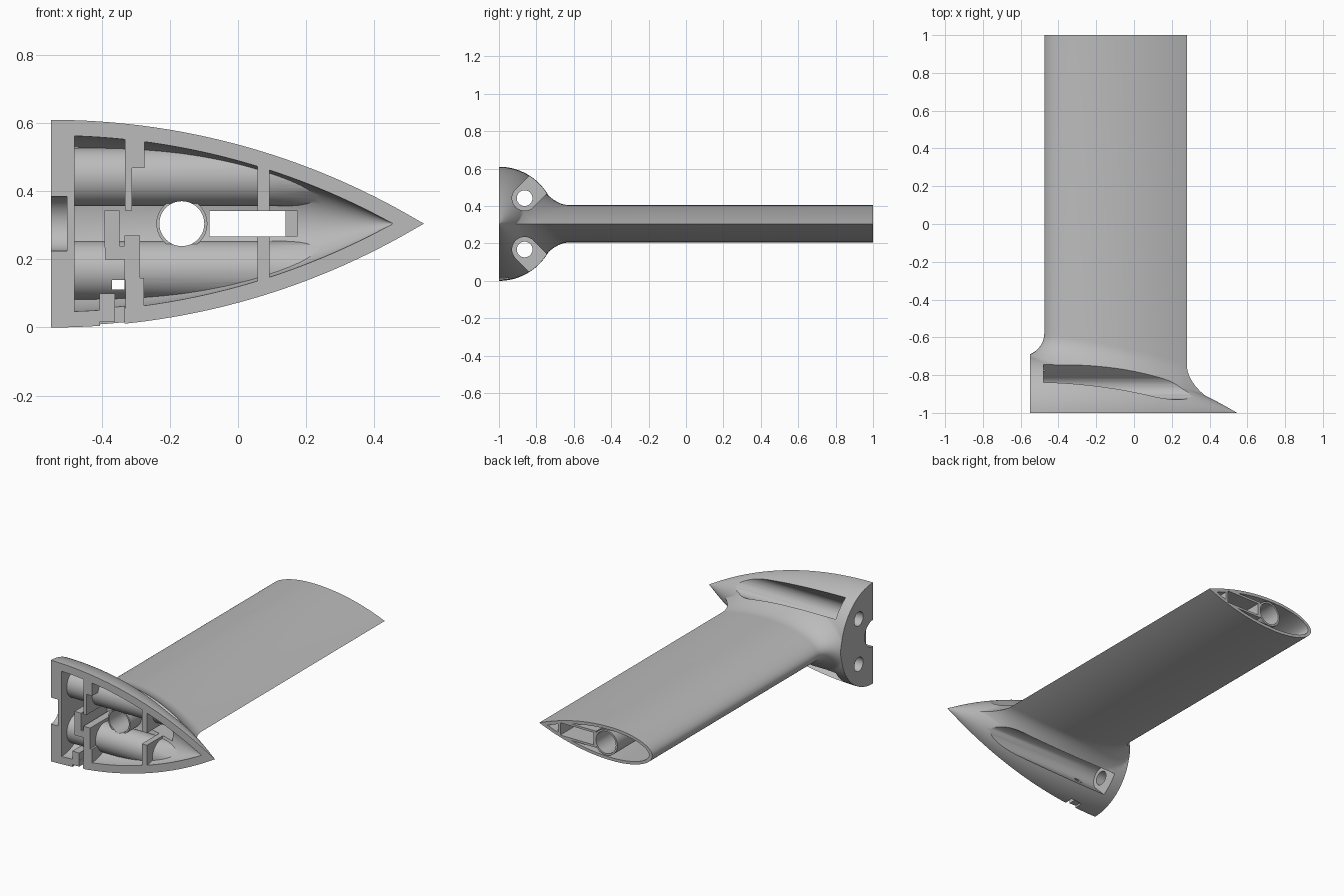
import bpy, bmesh, math
from mathutils import Vector, Matrix

cube = bpy.data.objects.get("Cube")
if cube:
    bpy.data.objects.remove(cube, do_unlink=True)

MID = 0.305            # height of the pod axis
FRONT = -1.0           # flat open face of the pod
BASE, LENGTH = -0.55, 1.095
TUBE_X = -0.165
BORE = 0.194 / math.sqrt(2)   # sideways distance of each groove from the axis


def make(name, bm):
    bmesh.ops.recalc_face_normals(bm, faces=bm.faces)
    mesh = bpy.data.meshes.new(name)
    bm.to_mesh(mesh)
    bm.free()
    ob = bpy.data.objects.new(name, mesh)
    bpy.context.collection.objects.link(ob)
    return ob


def boolean(target, tool, operation):
    """Apply one boolean and throw the tool away."""
    mod = target.modifiers.new("cut", 'BOOLEAN')
    mod.operation, mod.object, mod.solver = operation, tool, 'EXACT'
    bpy.context.view_layer.objects.active = target
    bpy.ops.object.modifier_apply(modifier=mod.name)
    bpy.data.objects.remove(tool, do_unlink=True)


def box(name, x, y, z, turn=None):
    bm = bmesh.new()
    bmesh.ops.create_cube(bm, size=1)
    for v in bm.verts:
        v.co = Vector([(a + b) / 2 + c * (b - a)
                       for (a, b), c in zip((x, y, z), v.co)])
    if turn:
        bm.transform(turn)
    return make(name, bm)


def rod(name, axis, start, end, radius, center, sides=48):
    """Cylinder along X or Y; center holds the other two coordinates."""
    bm = bmesh.new()
    bmesh.ops.create_cone(bm, cap_ends=True, segments=sides, radius1=radius,
                          radius2=radius, depth=end - start)
    half = (start + end) / 2
    if axis == 'X':
        spot = (half, center[0], center[1])
        spin = Matrix.Rotation(math.pi / 2, 4, 'Y')
    else:
        spot = (center[0], half, center[1])
        spin = Matrix.Rotation(math.pi / 2, 4, 'X')
    bm.transform(Matrix.Translation(spot) @ spin)
    return make(name, bm)


def loft(name, rings):
    bm = bmesh.new()
    loops = [[bm.verts.new(p) for p in ring] for ring in rings]
    for a, b in zip(loops, loops[1:]):
        for i in range(len(a)):
            j = (i + 1) % len(a)
            bm.faces.new((a[i], a[j], b[j], b[i]))
    bm.faces.new(loops[0])
    bm.faces.new(loops[-1])
    return make(name, bm)


def ogive(x, radius=0.305, length=LENGTH):
    """Radius of the pointed pod at x."""
    big = (radius ** 2 + length ** 2) / (2 * radius)
    d = min(max(x - BASE, 0), length)
    return math.sqrt(big ** 2 - d ** 2) - (big - radius)


def pod(name, start, end, radius, length, steps=40, sides=96):
    rings = []
    for k in range(steps + 1):
        x = start + (end - start) * k / steps
        r = max(ogive(x, radius, length), 0.0008)
        angles = [math.tau * i / sides for i in range(sides)]
        rings.append([(x, FRONT + r * math.cos(a), MID + r * math.sin(a))
                      for a in angles])
    return loft(name, rings)


def airfoil(x0, x1, thick, xm=-0.2, n=20):
    """Closed section: round leading edge, sharp trailing edge."""
    top = []
    for i in range(n):
        a = math.pi / 2 * i / n
        top.append((xm - (xm - x0) * math.cos(a), thick * math.sin(a)))
    for i in range(n + 1):
        t = i / n
        top.append((xm + (x1 - xm) * t, thick * (1 - t * t)))
    return top + [(x, -z) for x, z in reversed(top[1:-1])]


def body_back(x, z):
    return FRONT + math.sqrt(max(ogive(x) ** 2 - z * z, 0))


# Wing that flares into the pod with a rolled fillet
section = airfoil(-0.475, 0.28, 0.1)
count = len(section)
rings = [[(-0.1 + (x + 0.1) * 0.5, -0.95, MID + z * 0.5) for x, z in section]]
STEPS = 12
for k in range(STEPS, -1, -1):
    theta = math.pi / 2 * k / STEPS
    ring = []
    for i, (x, z) in enumerate(section):
        px, pz = section[i - 1]
        qx, qz = section[(i + 1) % count]
        normal = Vector((pz - qz, qx - px)).normalized()
        reach = 0.13 * min(1, ogive(x) / 0.25) * (1 + max(normal.x, 0) ** 4)
        out = reach * (1 - math.cos(theta))
        ox, oz = x + normal.x * out, z + normal.y * out
        y = body_back(ox, oz) + 0.122 * (1 - math.sin(theta)) - 0.006
        ring.append((ox, y, MID + oz))
    rings.append(ring)
rings.append([(x, 1.0, MID + z) for x, z in section])
wing = loft("wing", rings)

# Pod shell joined to the wing and trimmed flat at the base and front
fin = pod("finned_pod", BASE, BASE + LENGTH, 0.305, LENGTH)
boolean(fin, wing, 'UNION')
boolean(fin, box("trim", (BASE, 1), (FRONT, 2), (-1, 2)), 'INTERSECT')

# Pod cavity, leaving tube walls, bulkheads and the spar sleeve standing
cavity = pod("cavity", -0.48, 0.455, 0.259, 1.005)
for side in (-1, 1):
    boolean(cavity, rod("groove_wall", 'X', -0.6, 0.5, 0.086,
                        (FRONT + BORE, MID + side * BORE)), 'DIFFERENCE')
bulkheads = [
    (0.058, 0.092, 0.0, 0.6),
    (-0.312, -0.275, 0.468, 0.6),
    (-0.332, -0.311, 0.343, 0.57),
    (-0.392, -0.348, 0.235, 0.344),
    (-0.391, -0.332, 0.2, 0.24),
    (-0.333, -0.288, 0.14, 0.27),
    (-0.331, -0.276, 0.0, 0.145),
    (-0.407, -0.362, 0.0, 0.1),
]
for x0, x1, z0, z1 in bulkheads:
    boolean(cavity, box("bulkhead", (x0, x1), (-1.5, -0.6), (z0, z1)),
            'DIFFERENCE')
boolean(cavity, rod("sleeve", 'Y', -0.9, -0.5, 0.075, (TUBE_X, MID)),
        'DIFFERENCE')
boolean(fin, cavity, 'DIFFERENCE')

# Outside grooves along the pod with screw holes through the base wall
for side in (-1, 1):
    center = (FRONT + BORE, MID + side * BORE)
    boolean(fin, rod("groove", 'X', -0.48, 0.5, 0.067, center), 'DIFFERENCE')
    turn = (Matrix.Translation((0, FRONT, MID))
            @ Matrix.Rotation(side * math.pi / 4, 4, 'X'))
    boolean(fin, box("groove_slot", (-0.4801, 0.501), (0.194, 0.45),
                     (-0.0668, 0.0668), turn), 'DIFFERENCE')
    boolean(fin, rod("screw_hole", 'X', -0.6, -0.45, 0.042, center),
            'DIFFERENCE')

# Hollow wing with a round spar tube and a rectangular duct inside
hollow = loft("wing_hollow", [[(x, y, MID + z) for x, z in
                               airfoil(-0.453, 0.225, 0.082)]
                              for y in (-0.67, 1.1)])
boolean(hollow, rod("spar_tube", 'Y', -0.8, 1.2, 0.077, (TUBE_X, MID)),
        'DIFFERENCE')
boolean(hollow, box("duct_wall", (-0.1, 0.155), (-0.8, 1.2),
                    (MID - 0.05, MID + 0.05)), 'DIFFERENCE')
boolean(fin, hollow, 'DIFFERENCE')

# Openings: spar bore, duct, duct pocket, base recess, cable slots
boolean(fin, rod("spar_bore", 'Y', -1.2, 1.2, 0.066, (TUBE_X, MID)),
        'DIFFERENCE')
z_duct = (MID - 0.037, MID + 0.037)
boolean(fin, box("duct", (-0.083, 0.14), (-1.2, 1.2), z_duct), 'DIFFERENCE')
boolean(fin, box("duct_pocket", (0.05, 0.175), (-1.2, -0.82),
                 (MID - 0.0365, MID + 0.0365)), 'DIFFERENCE')
boolean(fin, rod("base_recess", 'X', -0.6, -0.503, 0.08, (FRONT, MID)),
        'DIFFERENCE')
boolean(fin, box("cable_notch", (-0.405, -0.333), (-1.2, -0.95),
                 (-0.1, 0.018)), 'DIFFERENCE')
boolean(fin, box("cable_notch", (-0.361, -0.334), (-1.2, -0.95),
                 (-0.1, 0.1)), 'DIFFERENCE')
boolean(fin, box("cable_hole", (-0.37, -0.333), (-1.2, -0.76),
                 (0.112, 0.14)), 'DIFFERENCE')

# Single grey plastic
grey = bpy.data.materials.new("grey_plastic")
grey.use_nodes = True
color = (0.5, 0.5, 0.5, 1)
grey.diffuse_color = color
grey.node_tree.nodes["Principled BSDF"].inputs["Base Color"].default_value = color
fin.data.materials.clear()
fin.data.materials.append(grey)
for poly in fin.data.polygons:
    poly.material_index = 0

bpy.ops.object.select_all(action='DESELECT')
fin.select_set(True)
bpy.context.view_layer.objects.active = fin
bpy.ops.object.shade_smooth_by_angle(angle=math.radians(30))
